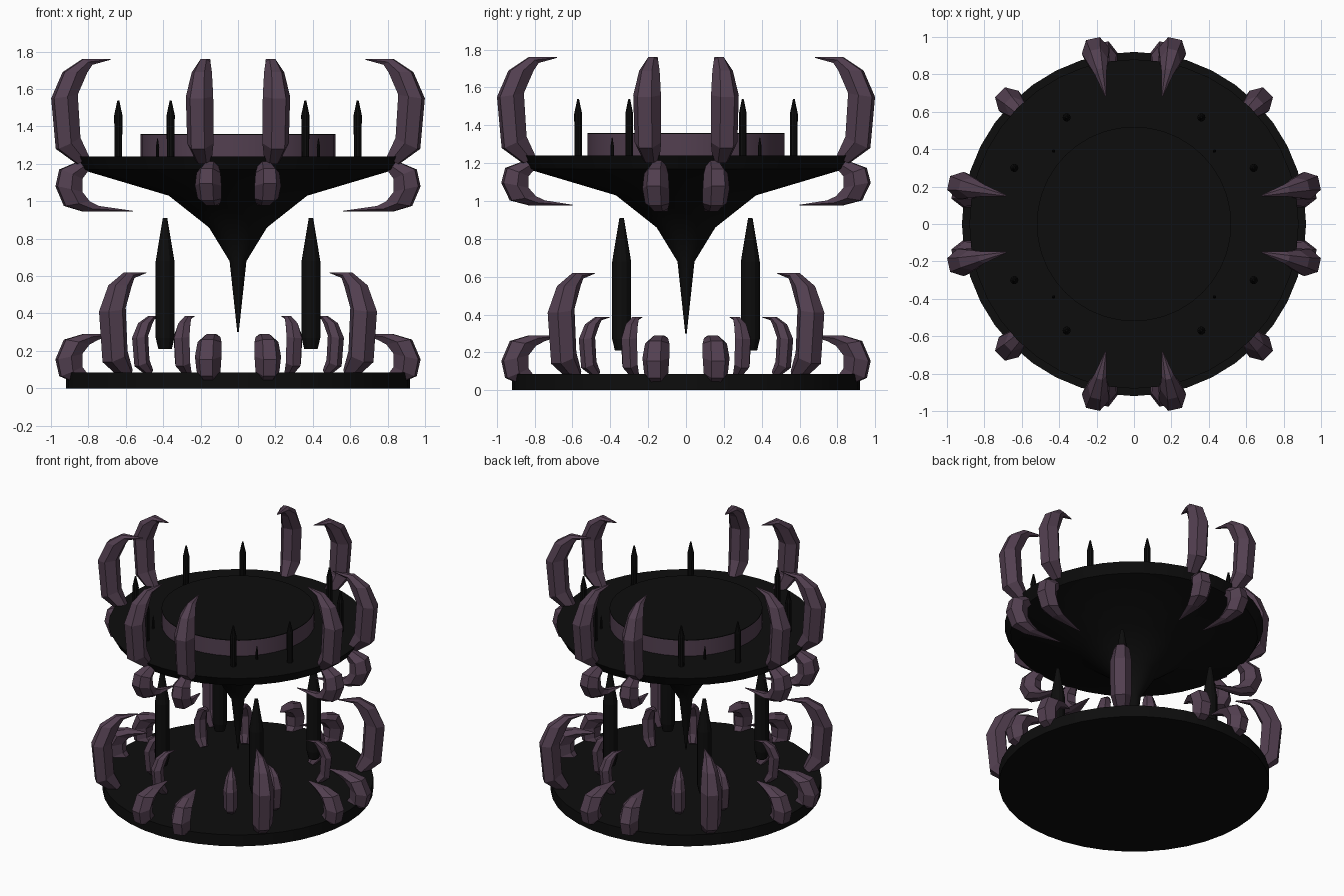
import bpy, bmesh
from math import sin, cos, pi, radians, atan2, degrees

if "Cube" in bpy.data.objects:
    bpy.data.objects.remove(bpy.data.objects["Cube"])


def material(name, rgb):
    m = bpy.data.materials.new(name)
    m.diffuse_color = (*rgb, 1)
    m.use_nodes = True
    m.node_tree.nodes["Principled BSDF"].inputs["Base Color"].default_value = m.diffuse_color
    return m


BLACK = material("black", (0.004, 0.004, 0.004))
PURPLE = material("dusky_purple", (0.085, 0.05, 0.08))


def to_mesh(name, bm, mat):
    bmesh.ops.recalc_face_normals(bm, faces=bm.faces)
    me = bpy.data.meshes.new(name)
    bm.to_mesh(me)
    bm.free()
    me.materials.append(mat)
    return me


def add(name, me, loc=(0, 0, 0), angle=0):
    ob = bpy.data.objects.new(name, me)
    ob.location = loc
    ob.rotation_euler.z = radians(angle)
    bpy.context.collection.objects.link(ob)
    return ob


def skin(bm, rings):
    """Bridge equal rings of points and cap both ends."""
    vs = [[bm.verts.new(p) for p in r] for r in rings]
    n = len(vs[0])
    for a, b in zip(vs, vs[1:]):
        for i in range(n):
            j = (i + 1) % n
            bm.faces.new((a[i], a[j], b[j], b[i]))
    bm.faces.new(vs[0])
    bm.faces.new(vs[-1])


def lathe(name, profile, sides, mat):
    bm = bmesh.new()
    skin(bm, [[(r * cos(2 * pi * i / sides), r * sin(2 * pi * i / sides), z)
               for i in range(sides)] for r, z in profile])
    return to_mesh(name, bm, mat)


def smooth(ob):
    bpy.ops.object.select_all(action='DESELECT')
    ob.select_set(True)
    bpy.context.view_layer.objects.active = ob
    bpy.ops.object.shade_smooth_by_angle(angle=radians(30))


def claw(name, stations, fr=lambda r: r, fz=lambda z: z, width=1.0):
    """Stations: outer r, outer z, inner r, inner z, half width."""
    bm = bmesh.new()
    rings = []
    for ro, zo, ri, zi, w in stations:
        ring = []
        for t, s in ((0, .5), (.5, 1), (1, .45), (1, -.45), (.5, -1), (0, -.5)):
            ring.append((fr(ro + (ri - ro) * t), s * w * width, fz(zo + (zi - zo) * t)))
        rings.append(ring)
    skin(bm, rings)
    return to_mesh(name, bm, PURPLE)


# Base disc, pointed bowl and raised drum
for name, prof, mat in (
    ("base_disc", [(.92, 0), (.92, .085)], BLACK),
    ("pointed_bowl", [(.004, .30), (.045, .68), (.155, .86), (.37, 1.03),
                      (.84, 1.17), (.88, 1.24)], BLACK),
    ("drum", [(.52, 1.23), (.52, 1.355)], PURPLE),
    ("drum_top", [(.52, 1.355), (.52, 1.36)], BLACK),
):
    smooth(add(name, lathe(name, prof, 40, mat)))

# Claw side outlines
TALL = [(.88, 1.20, .82, 1.24, .045), (.99, 1.28, .87, 1.34, .072),
        (1.015, 1.55, .885, 1.57, .075), (.955, 1.69, .83, 1.69, .055),
        (.85, 1.76, .80, 1.73, .032), (.70, 1.76, .70, 1.756, .004)]


def hook(tip):
    return [(.86, 1.215, .81, 1.17, .04), (.965, 1.17, .85, 1.12, .065),
            (.985, 1.08, .85, 1.05, .072), (.94, .975, .81, 1.0, .065),
            (.84, .945, .76, .975, .045), (tip, .945, tip, .949, .004)]


tall = claw("upper_claw", TALL)
big = claw("corner_claw", TALL, lambda r: r - .01, lambda z: z - 1.14)
inner = claw("inner_claw", TALL, lambda r: .64 - .56 * (1.015 - r),
             lambda z: .085 + .56 * (z - 1.22), .65)
hang_x = claw("hanging_claw_side", hook(.57))
hang_y = claw("hanging_claw_front", hook(.61), fz=lambda z: 1.21 + .88 * (z - 1.21))
rim = claw("rim_claw", hook(.68), fz=lambda z: 1.235 - z)

# Claws repeated around the four quarters
for q in range(4):
    a = 90 * q
    for s in (-1, 1):
        add("upper_claw", tall, angle=a + s * 12.5)
        add("hanging_claw", hang_y if q % 2 else hang_x, angle=a + s * 10)
        add("rim_claw", rim, angle=a + s * 10)
        add("inner_claw", inner, angle=a + 45 + s * 15)
    add("corner_claw", big, angle=a + 44.5 if q % 2 == 0 else a + 45.5)

# Spikes: large floating ones, candle-like ones on the bowl, tiny ones by the drum
large = lathe("large_spike", [(.036, .21), (.05, .27), (.05, .68), (.012, .91)], 12, BLACK)
candle = lathe("candle_spike", [(.02, 1.22), (.022, 1.46), (.005, 1.54)], 10, BLACK)
tiny = lathe("tiny_spike", [(.008, 1.22), (.009, 1.29), (.002, 1.335)], 8, BLACK)
for sx in (-1, 1):
    for sy in (-1, 1):
        for me, x, y in ((large, .39, .34), (candle, .36, .57),
                         (candle, .64, .30), (tiny, .43, .39)):
            add(me.name, me, (sx * x, sy * y, 0))
